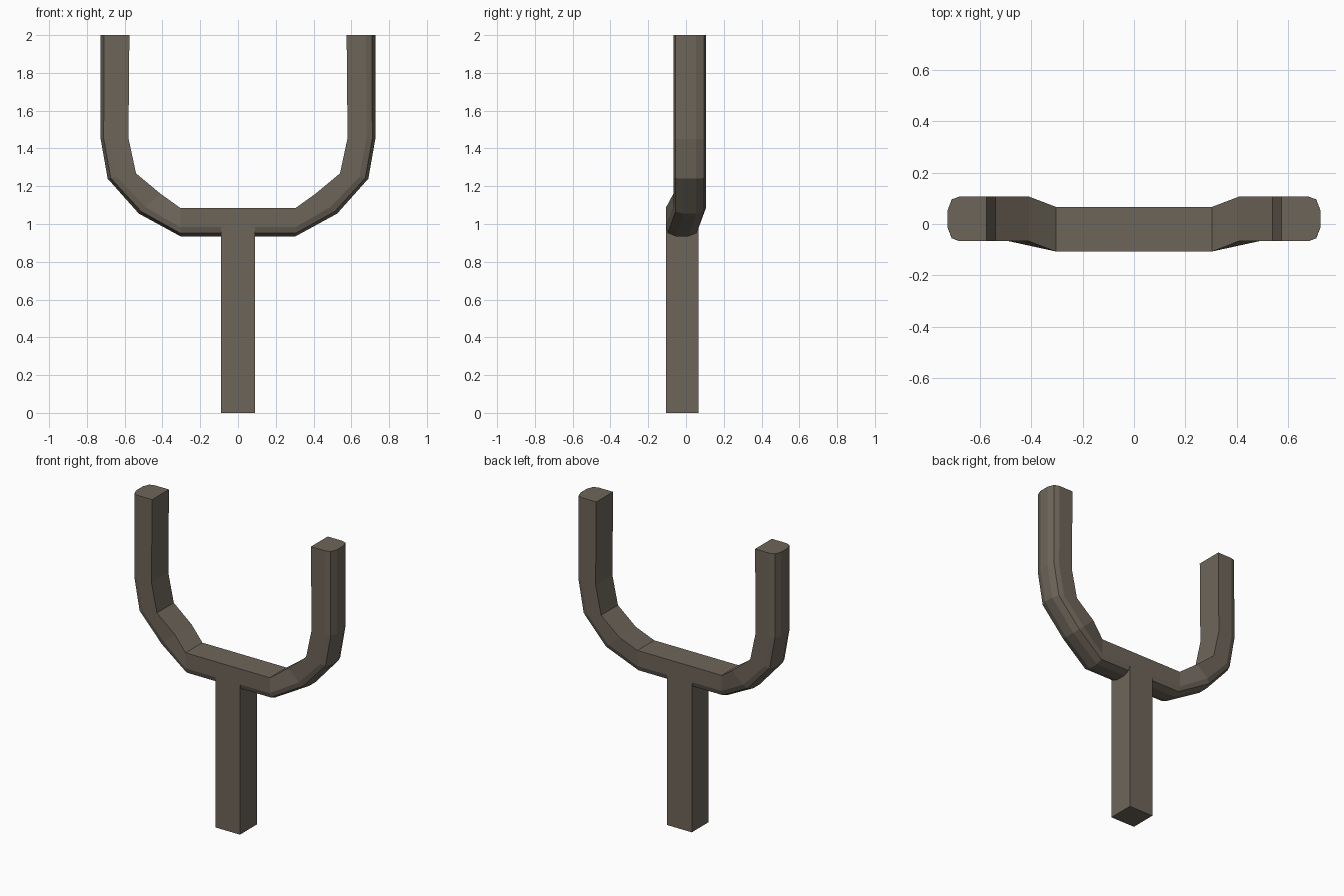
import bpy
import bmesh

cube = bpy.data.objects.get("Cube")
if cube:
    bpy.data.objects.remove(cube, do_unlink=True)

COLOUR = (0.155, 0.131, 0.102, 1)
mat = bpy.data.materials.new("dull brown grey")
mat.use_nodes = True
mat.diffuse_color = COLOUR
bsdf = mat.node_tree.nodes["Principled BSDF"]
bsdf.inputs["Base Color"].default_value = COLOUR
bsdf.inputs["Roughness"].default_value = 0.8


def add_object(name, bm):
    bmesh.ops.recalc_face_normals(bm, faces=bm.faces)
    mesh = bpy.data.meshes.new(name)
    bm.to_mesh(mesh)
    bm.free()
    mesh.materials.append(mat)
    obj = bpy.data.objects.new(name, mesh)
    bpy.context.collection.objects.link(obj)
    return obj


def loft(name, rings):
    """Skin closed rings of points and cap both ends."""
    bm = bmesh.new()
    loops = [[bm.verts.new(p) for p in ring] for ring in rings]
    for a, b in zip(loops, loops[1:]):
        for i in range(len(a)):
            j = (i + 1) % len(a)
            bm.faces.new((a[i], a[j], b[j], b[i]))
    bm.faces.new(loops[0])
    bm.faces.new(loops[-1])
    return add_object(name, bm)


# Fork: square inner edge, rounded outer edge (t: inner to outer, y: depth)
half_section = [(0, 0.087), (0.68, 0.087), (0.89, 0.076), (1, 0.034)]
section = half_section + [(t, -y) for t, y in reversed(half_section)]

# Stations on one side: inner x, inner z, outer x, outer z, depth centre
stations = [
    (0.305, 1.085, 0.305, 0.935, -0.02),
    (0.41, 1.16, 0.525, 1.055, 0.02),
    (0.54, 1.268, 0.69, 1.24, 0.02),
    (0.58, 1.455, 0.727, 1.45, 0.02),
    (0.575, 2.0, 0.727, 2.0, 0.02),
]


def ring(station, side):
    xi, zi, xo, zo, yc = station
    return [(side * (xi + (xo - xi) * t), yc + y, zi + (zo - zi) * t)
            for t, y in section]


loft("fork", [ring(s, -1) for s in reversed(stations)]
     + [ring(s, 1) for s in stations])

# Square post, flush with the front of the fork
corners = [(-0.089, -0.107), (0.089, -0.107), (0.089, 0.067), (-0.089, 0.067)]
loft("post", [[(x, y, z) for x, y in corners] for z in (0, 0.983)])
